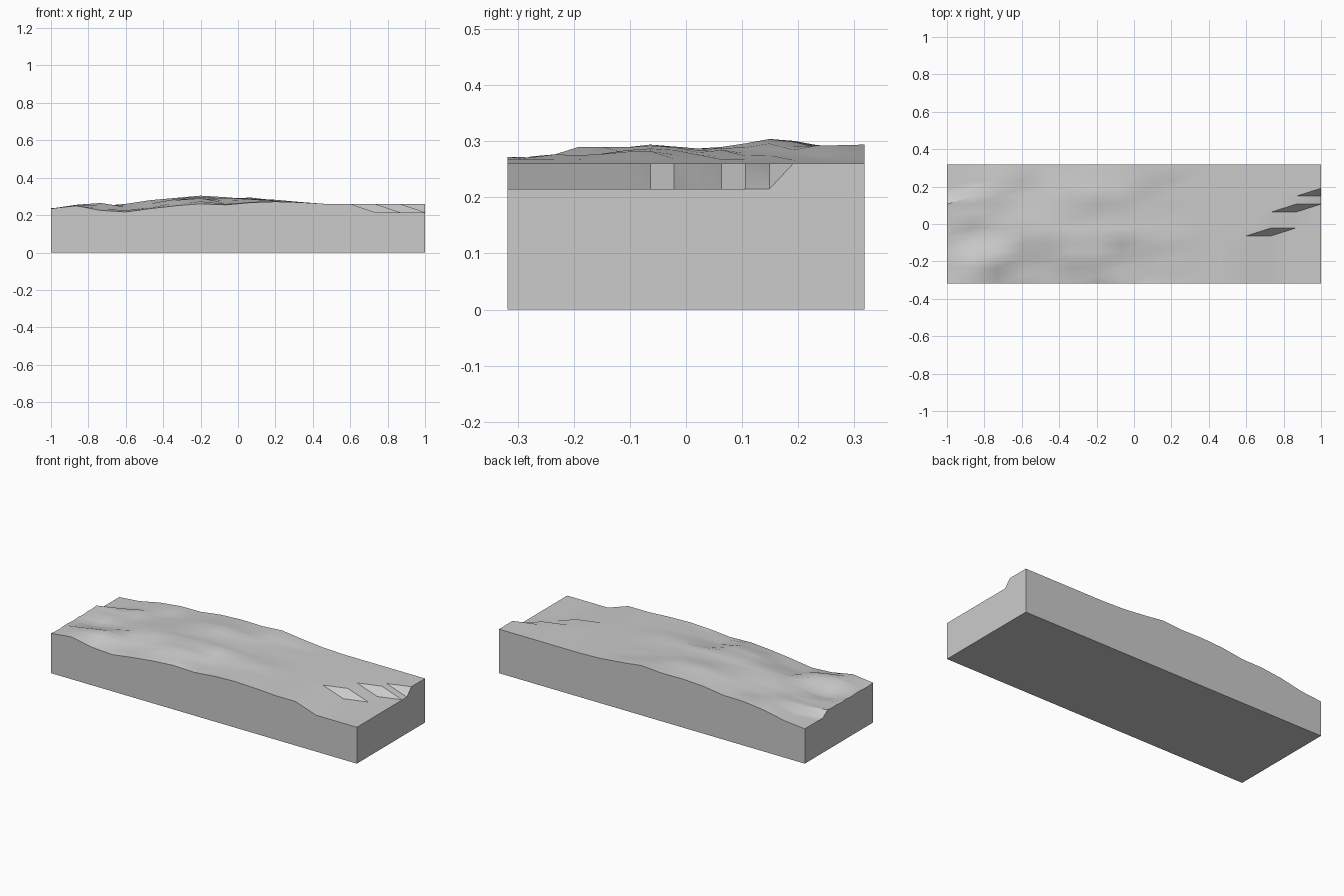
import bpy, bmesh, math, random

if "Cube" in bpy.data.objects:
    bpy.data.objects.remove(bpy.data.objects["Cube"], do_unlink=True)

N = 16
LENGTH, WIDTH = 2.0, 0.637
random.seed(4)

# Height profiles along the block (thousandths), keyed by grid row from front to back
PLAIN = [260, 260, 260, 260, 260]
PROFILES = {
    0: [235, 250, 225, 217, 235, 250, 260, 255, 267, 272, 268] + PLAIN,
    3: [235, 255, 265, 235, 250, 280, 290, 262, 270, 275, 268] + PLAIN,
    6: [235, 215, 238, 260, 280, 292, 294, 292, 287, 282, 270] + PLAIN,
    8: [235, 235, 240, 260, 275, 284, 287, 284, 280, 276, 268] + PLAIN,
    11: [235, 240, 250, 250, 270, 292, 304, 296, 285, 275, 267] + PLAIN,
    15: [206, 220, 245, 260, 262, 280, 287, 285, 294, 278, 265] + PLAIN,
}
LOW_SHELF = {13: 6, 14: 9, 15: 11}   # last low row in each end column


def height(i, j):
    """Terrain height at a grid node."""
    if j <= LOW_SHELF.get(i, -1):
        return 0.215
    if j >= 11 + i and i < 2:
        return 0.206 + 0.012 * i
    keys = sorted(PROFILES)
    a = max(k for k in keys if k <= j)
    b = min(k for k in keys if k >= j)
    t = (j - a) / (b - a) if b > a else 0
    z = (PROFILES[a][i] * (1 - t) + PROFILES[b][i] * t) / 1000
    # Slight roughness on the hilly part only
    if a != b and i < 10:
        z += random.uniform(-0.005, 0.003)
    return z


bm = bmesh.new()
top = [[bm.verts.new((LENGTH * (i / (N - 1) - 0.5), WIDTH * (j / (N - 1) - 0.5), height(i, j)))
        for j in range(N)] for i in range(N)]

# Triangulated terrain surface with diagonals all running the same way
for i in range(N - 1):
    for j in range(N - 1):
        a, b = top[i][j], top[i + 1][j]
        c, d = top[i + 1][j + 1], top[i][j + 1]
        bm.faces.new((a, b, c))
        bm.faces.new((a, c, d))

# Flat walls and base
edges = [[top[i][0] for i in range(N)], top[-1],
         [top[i][-1] for i in reversed(range(N))], top[0][::-1]]
feet = [bm.verts.new((e[0].co.x, e[0].co.y, 0)) for e in edges]
for k, edge in enumerate(edges):
    bm.faces.new([feet[k], feet[(k + 1) % 4]] + edge[::-1])
bm.faces.new(feet[::-1])
bmesh.ops.recalc_face_normals(bm, faces=bm.faces)

mesh = bpy.data.meshes.new("terrain_block")
bm.to_mesh(mesh)
bm.free()
block = bpy.data.objects.new("terrain_block", mesh)
bpy.context.collection.objects.link(block)

# Single stone grey
grey = bpy.data.materials.new("stone_grey")
grey.use_nodes = True
colour = (0.6, 0.6, 0.6, 1)
grey.diffuse_color = colour
grey.node_tree.nodes["Principled BSDF"].inputs["Base Color"].default_value = colour
mesh.materials.append(grey)

# Soft hills with sharp ledges and rims
bpy.ops.object.select_all(action='DESELECT')
block.select_set(True)
bpy.context.view_layer.objects.active = block
bpy.ops.object.shade_smooth_by_angle(angle=math.radians(30))
